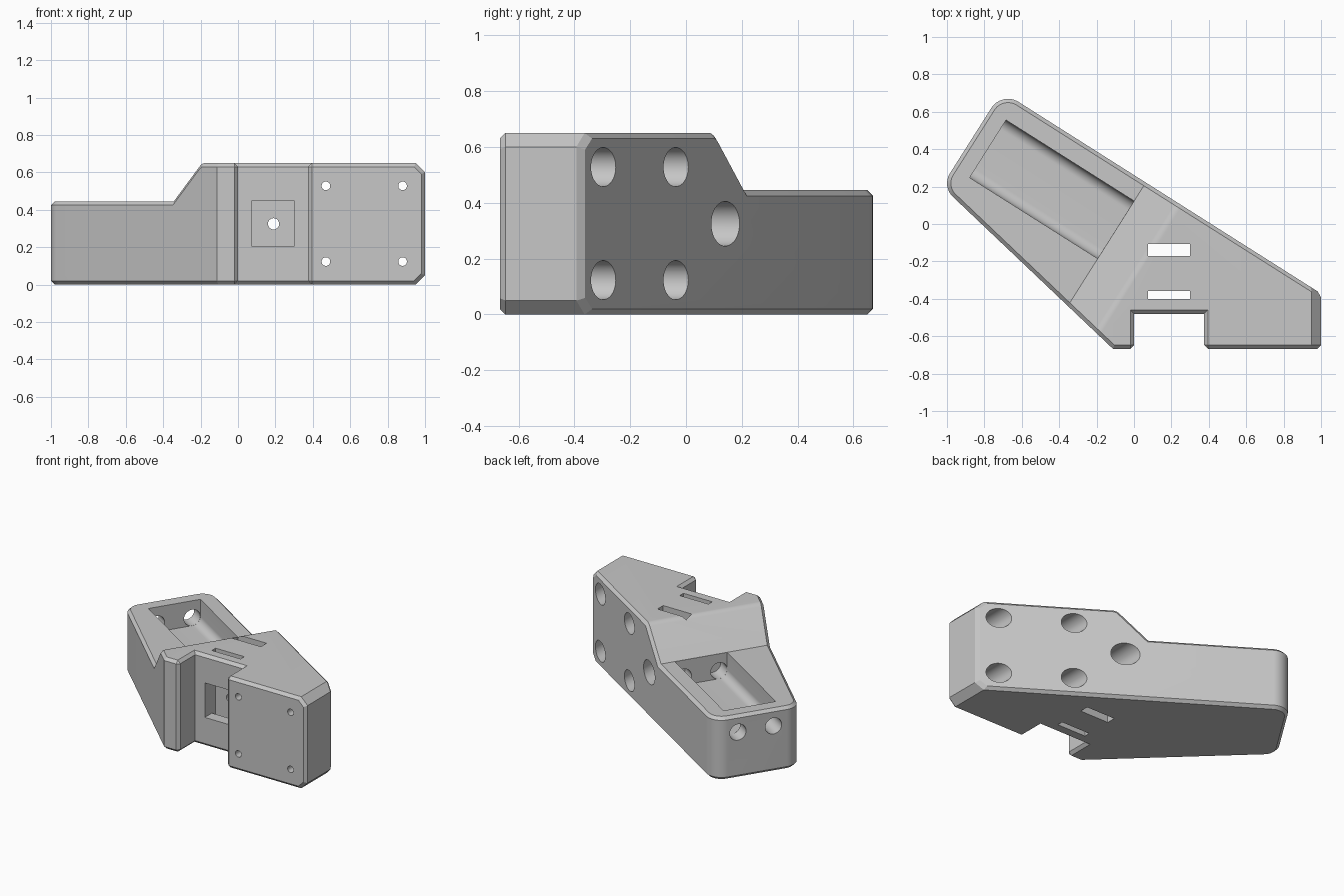
import bpy, bmesh, math
from mathutils import Vector

if "Cube" in bpy.data.objects:
    bpy.data.objects.remove(bpy.data.objects["Cube"])

UP = Vector((0, 0, 1))
ANGLE = math.radians(-32.3)
ALONG = Vector((math.cos(ANGLE), math.sin(ANGLE), 0))   # length of the slanted arm
ACROSS = Vector((-ALONG.y, ALONG.x, 0))                 # normal of the back face
X = Vector((1, 0, 0))
Y = Vector((0, 1, 0))

grey = bpy.data.materials.new("grey plastic")
grey.use_nodes = True
grey.diffuse_color = (0.57, 0.57, 0.57, 1)
grey.node_tree.nodes["Principled BSDF"].inputs["Base Color"].default_value = grey.diffuse_color


def arm_point(s, t):
    return (ALONG * s + ACROSS * t).to_2d()


def rounded(before, corner, after, radius, steps=10):
    """Points of a fillet at a corner of a profile."""
    p = Vector(corner)
    a, b = (Vector(before) - p).normalized(), (Vector(after) - p).normalized()
    half = a.angle(b) / 2
    centre = p + (a + b).normalized() * radius / math.sin(half)
    reach = radius / math.tan(half)
    start, end = p + a * reach - centre, p + b * reach - centre
    return [centre + start.lerp(end, i / steps).normalized() * radius
            for i in range(steps + 1)]


def circle(cx, cy, radius, sides=40):
    return [(cx + radius * math.cos(math.tau * i / sides),
             cy + radius * math.sin(math.tau * i / sides)) for i in range(sides)]


def rect(x0, x1, y0, y1):
    return [(x0, y0), (x1, y0), (x1, y1), (x0, y1)]


def prism(name, profile, u, v, origin, depth):
    """Profile in the u, v plane, extruded along u x v."""
    bm = bmesh.new()
    face = bm.faces.new([bm.verts.new(origin + u * p[0] + v * p[1]) for p in profile])
    out = bmesh.ops.extrude_face_region(bm, geom=[face])
    moved = [g for g in out["geom"] if isinstance(g, bmesh.types.BMVert)]
    bmesh.ops.translate(bm, verts=moved, vec=u.cross(v) * depth)
    bmesh.ops.recalc_face_normals(bm, faces=bm.faces)
    mesh = bpy.data.meshes.new(name)
    bm.to_mesh(mesh)
    bm.free()
    mesh.materials.append(grey)
    obj = bpy.data.objects.new(name, mesh)
    bpy.context.collection.objects.link(obj)
    return obj


def cut(profile, u, v, origin, depth):
    """Subtract a prism from the bracket."""
    cutter = prism("cutter", profile, u, v, origin, depth)
    cutter.hide_render = True
    mod = bracket.modifiers.new("cut", 'BOOLEAN')
    mod.operation, mod.solver, mod.object = 'DIFFERENCE', 'EXACT', cutter
    bpy.context.view_layer.objects.active = bracket
    bpy.ops.object.modifier_apply(modifier=mod.name)
    bpy.data.objects.remove(cutter)


def bore(x, z, radius, y_from, y_to):
    cut(circle(x, z, radius), X, UP, Y * y_from, y_from - y_to)


# Body outline with a notch in front and a rounded far end
toe, heel = (-0.113, -0.667), (1, -0.372)
back_corner, front_corner = arm_point(-0.976, 0.222), Vector((-1.028, 0.202))
outline = [toe, (0, -0.667), (0, -0.48), (0.375, -0.48), (0.375, -0.667), (1, -0.667), heel]
outline += rounded(heel, back_corner, front_corner, 0.105)
outline += rounded(back_corner, front_corner, toe, 0.1)
bracket = prism("angled_bracket", outline, X, Y, Vector(), 0.65)

# Lower arm with a slope that rounds softly into the upper top
foot, crest = (-0.065, 0.445), (0.14, 0.65)
step = [(-1.4, 0.445), foot] + rounded(foot, crest, (0.5, 0.65), 0.06, 6)
cut(step + [(step[-1][0], 0.9), (-1.4, 0.9)], ALONG, UP, ACROSS, 2)

# Wide chamfers on the short side, then a fine chamfer on all sharp outer edges
bm = bmesh.new()
bm.from_mesh(bracket.data)
for z, sign in ((0.05, -1), (0.6, 1)):
    geom = bm.verts[:] + bm.edges[:] + bm.faces[:]
    res = bmesh.ops.bisect_plane(bm, geom=geom, plane_co=(1, 0, z),
                                 plane_no=(1, 0, sign), clear_outer=True)
    rim = [g for g in res["geom_cut"] if isinstance(g, bmesh.types.BMEdge)]
    bmesh.ops.edgeloop_fill(bm, edges=rim)
bmesh.ops.remove_doubles(bm, verts=bm.verts, dist=0.0005)
bmesh.ops.recalc_face_normals(bm, faces=bm.faces)
bmesh.ops.dissolve_limit(bm, angle_limit=0.01, verts=bm.verts, edges=bm.edges)
sharp = [e for e in bm.edges if len(e.link_faces) == 2 and e.is_convex
         and e.calc_face_angle() > math.radians(50)]
bmesh.ops.bevel(bm, geom=sharp, offset=0.02, offset_type='OFFSET', segments=1,
                profile=0.5, affect='EDGES', clamp_overlap=False)
bm.to_mesh(bracket.data)
bm.free()

# Pocket with rounded floor sides, and two rod holes along the arm
t0, t1, rod_z, rod_r = -0.26, 0.104, 0.325, 0.057
floor = rod_z - rod_r
low, high = (t0, floor), (t1, floor)
pocket = [(t0, 0.6)] + rounded((t0, 0.6), low, high, rod_r)
pocket += rounded(low, high, (t1, 0.6), rod_r) + [(t1, 0.6)]
cut(pocket, ACROSS, UP, ALONG * -0.875, 0.809)
for t in (t0 + rod_r + 0.001, t1 - rod_r - 0.001):
    cut(circle(t, rod_z, rod_r), ACROSS, UP, ALONG * -1.2, 1.24)

# Four mounting holes, counterbored from the back
for x in (0.47, 0.88):
    for z in (0.123, 0.528):
        bore(x, z, 0.07, 0.6, -0.55)
        bore(x, z, 0.023, 0, -0.8)

# Central bolt hole with its square recess in the notch
bore(0.19, 0.325, 0.08, 0.6, -0.05)
bore(0.19, 0.325, 0.03, 0.1, -0.6)
cut(rect(0.075, 0.3, 0.205, 0.45), X, UP, Y * -0.36, 0.2)

# Slots from top to bottom
for y0, y1 in ((-0.172, -0.108), (-0.4, -0.358)):
    cut(rect(0.075, 0.3, y0, y1), X, Y, UP * -0.2, 1.2)

bpy.ops.object.select_all(action='DESELECT')
bracket.select_set(True)
bpy.context.view_layer.objects.active = bracket
bpy.ops.object.shade_smooth_by_angle(angle=math.radians(20))
